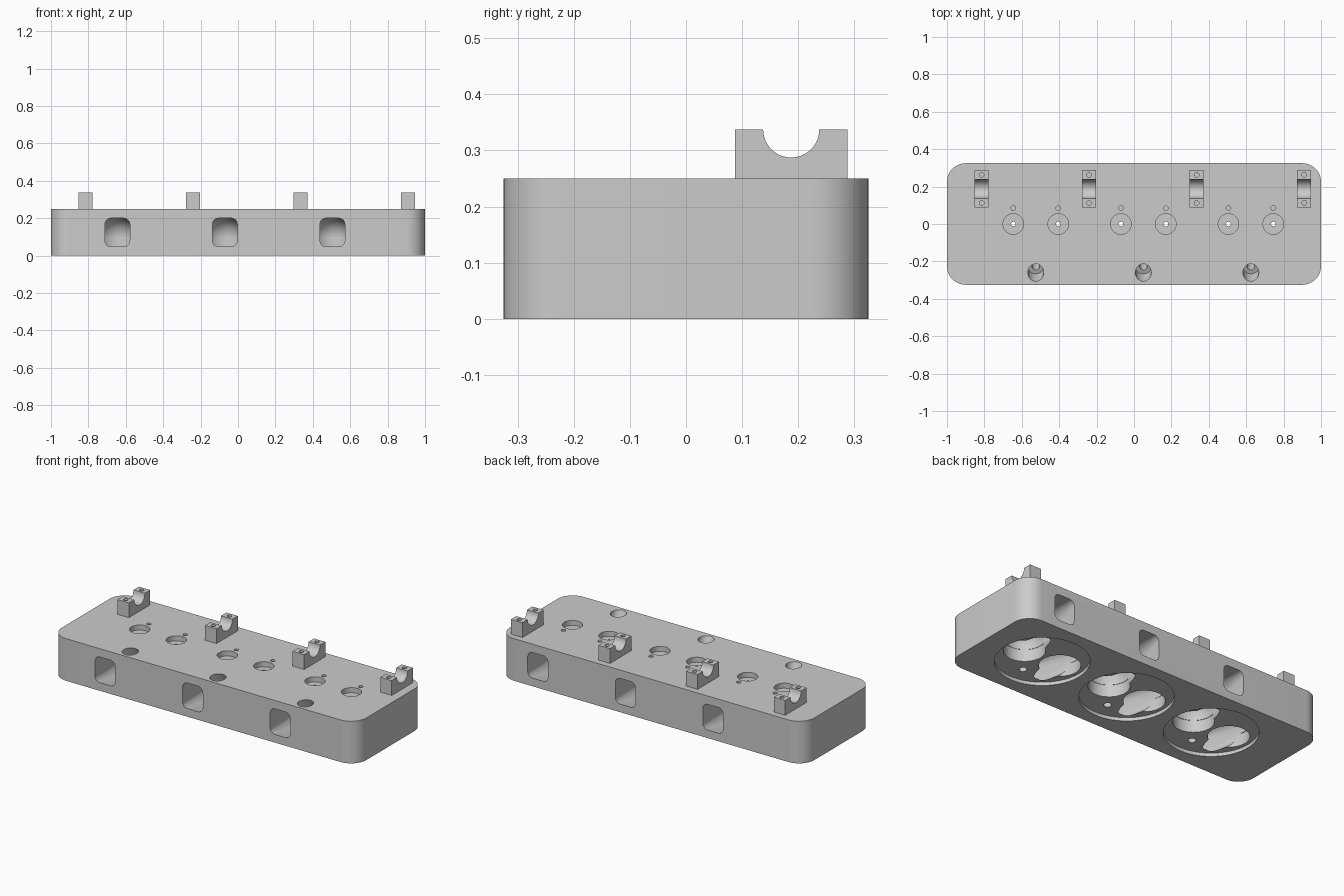
import bpy, bmesh, math
from mathutils import Vector, Matrix

if "Cube" in bpy.data.objects:
    bpy.data.objects.remove(bpy.data.objects["Cube"])

CHAMBERS = (-0.525, 0.05, 0.625)
VALVE_DX = 0.12
VALVES = [(c + s * VALVE_DX, s) for c in CHAMBERS for s in (-1, 1)]  # (x, port side)


def to_object(name, bm):
    bmesh.ops.recalc_face_normals(bm, faces=bm.faces)
    me = bpy.data.meshes.new(name)
    bm.to_mesh(me)
    bm.free()
    ob = bpy.data.objects.new(name, me)
    bpy.context.collection.objects.link(ob)
    return ob


def rounded_rect(w, h, r, n=8):
    pts = []
    for k, (sx, sy) in enumerate(((1, 1), (-1, 1), (-1, -1), (1, -1))):
        for i in range(n + 1):
            a = math.pi / 2 * (k + i / n)
            pts.append((sx * (w / 2 - r) + r * math.cos(a),
                        sy * (h / 2 - r) + r * math.sin(a)))
    return pts


def prism(name, points, offset):
    bm = bmesh.new()
    f = bm.faces.new([bm.verts.new(p) for p in points])
    new = bmesh.ops.extrude_face_region(bm, geom=[f])["geom"]
    bmesh.ops.translate(bm, vec=offset,
                        verts=[v for v in new if isinstance(v, bmesh.types.BMVert)])
    bm.faces.ensure_lookup_table()
    return to_object(name, bm)


def rod(bm, p0, p1, r, seg=32):
    p0, p1 = Vector(p0), Vector(p1)
    d = p1 - p0
    m = Matrix.Translation((p0 + p1) / 2) @ d.to_track_quat("Z", "Y").to_matrix().to_4x4()
    bmesh.ops.create_cone(bm, cap_ends=True, segments=seg, radius1=r, radius2=r,
                          depth=d.length, matrix=m)


def rods(items):
    bm = bmesh.new()
    for p0, p1, r, seg in items:
        rod(bm, p0, p1, r, seg)
    return bm


def activate(ob):
    bpy.ops.object.select_all(action="DESELECT")
    ob.select_set(True)
    bpy.context.view_layer.objects.active = ob


def cut(ob, bm):
    cutter = to_object("cutter", bm)
    cutter.hide_render = True
    mod = ob.modifiers.new("cut", "BOOLEAN")
    mod.operation, mod.solver, mod.object = "DIFFERENCE", "EXACT", cutter
    activate(ob)
    bpy.ops.object.modifier_apply(modifier=mod.name)
    bpy.data.objects.remove(cutter)


def smooth(ob):
    activate(ob)
    bpy.ops.object.shade_smooth_by_angle(angle=math.radians(30))


def hull_of(bm, points):
    verts = [bm.verts.new(p) for p in points]
    res = bmesh.ops.convex_hull(bm, input=verts)
    bmesh.ops.delete(bm, geom=[v for v in verts if v.is_valid and not v.link_faces],
                     context="VERTS")
    return res


def ball(centre, r, seg=40, rings=20):
    pts = [centre + Vector((0, 0, s * r)) for s in (-1, 1)]
    for j in range(1, rings):
        t = math.pi * j / rings
        for i in range(seg):
            a = math.tau * i / seg
            pts.append(centre + r * Vector((math.sin(t) * math.cos(a),
                                            math.sin(t) * math.sin(a), math.cos(t))))
    return pts


# Main block
block = prism("head_block", [(x, y, 0) for x, y in rounded_rect(2, 0.65, 0.1, 12)], (0, 0, 0.25))

# Shallow combustion chambers underneath
cut(block, rods([((c, 0, -0.05), (c, 0, 0.02), 0.25, 64) for c in CHAMBERS]))

# Ports: rounded mouth blended into a round bowl above each valve
ports = bmesh.new()
for x, side in VALVES:
    mouth = [Vector((x + u, side * 0.335, 0.125 + v))
             for u, v in rounded_rect(0.13, 0.15, 0.03, 6)]
    hull_of(ports, ball(Vector((x, 0, 0.095)), 0.108) + mouth)
cut(block, ports)

# Valve throats, spring seats, guides and oil holes
cut(block, rods([((x, 0, -0.03), (x, 0, 0.09), 0.11, 48) for x, s in VALVES]))
cut(block, rods([((x, 0, 0.22), (x, 0, 0.3), 0.055, 40) for x, s in VALVES]))
cut(block, rods([((x, 0, 0.15), (x, 0, 0.27), 0.0125, 20) for x, s in VALVES]))
cut(block, rods([((x, 0.085, 0.215), (x, 0.085, 0.3), 0.0125, 20) for x, s in VALVES]))

# Slanted plug wells, wide at the top and narrow into the chamber
TOP, LOW = Vector((0, -0.26, 0.25)), Vector((0, -0.145, 0.0))
for t0, t1, r in ((-0.3, 0.28, 0.0425), (0.2, 1.2, 0.02)):
    a, b = TOP.lerp(LOW, t0), TOP.lerp(LOW, t1)
    cut(block, rods([(a + Vector((c, 0, 0)), b + Vector((c, 0, 0)), r, 32) for c in CHAMBERS]))
smooth(block)

# Camshaft saddles with half-round seat and two bolt holes
for i in range(4):
    x = -0.815 + 0.575 * i
    prof = [(0.0875, 0.3375), (0.0875, 0.25), (0.2875, 0.25), (0.2875, 0.3375)]
    prof += [(0.1875 + 0.05 * math.cos(a), 0.3375 - 0.05 * math.sin(a))
             for a in (math.pi * k / 24 for k in range(25))]
    saddle = prism(f"cam_saddle_{i + 1}", [(x - 0.0375, y, z) for y, z in prof], (0.075, 0, 0))
    cut(saddle, rods([((x, y, 0.28), (x, y, 0.36), 0.0125, 20) for y in (0.1125, 0.2625)]))
    smooth(saddle)
